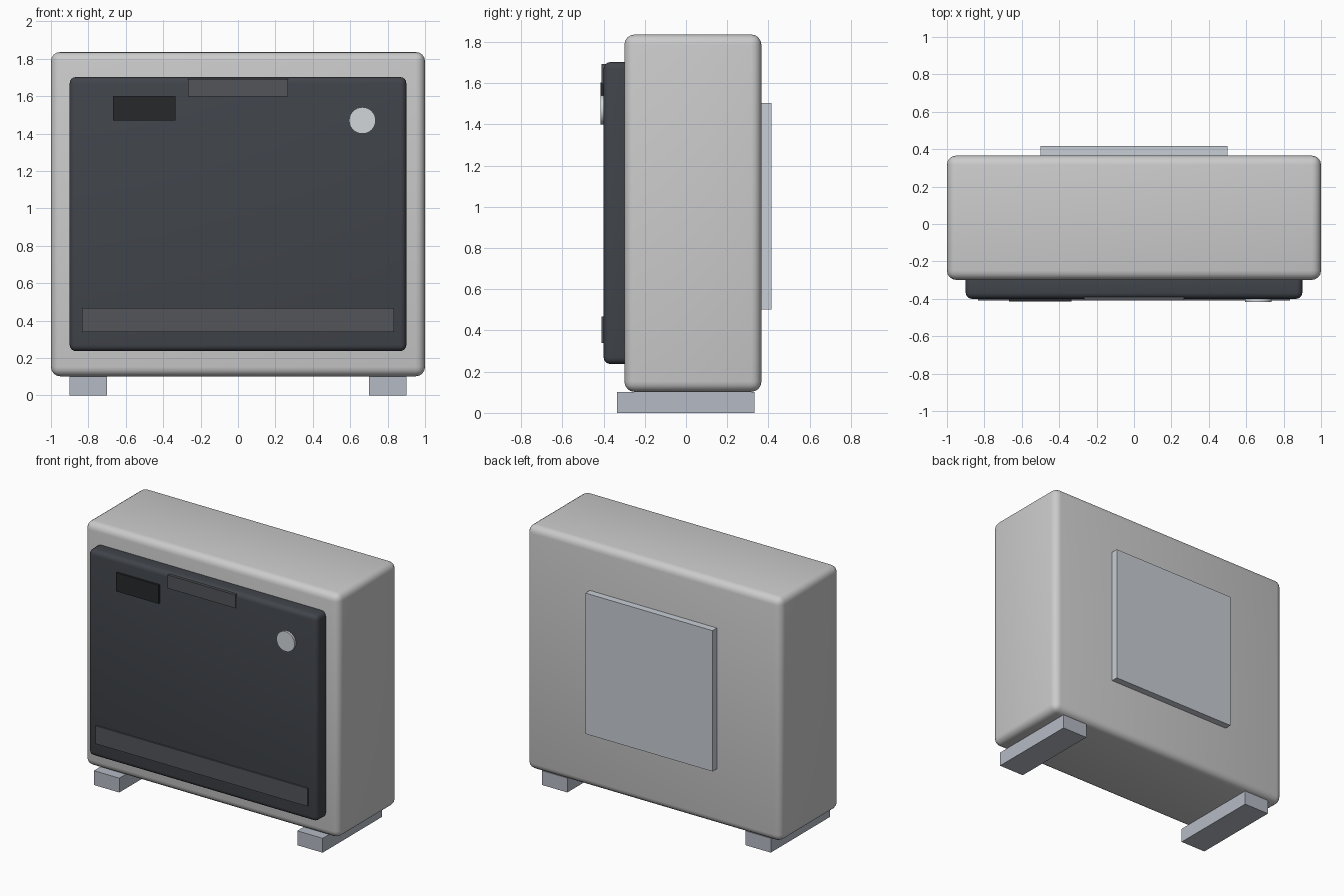
import bpy, math

if "Cube" in bpy.data.objects:
    bpy.data.objects.remove(bpy.data.objects["Cube"])


def material(name, r, g, b):
    m = bpy.data.materials.new(name)
    m.diffuse_color = (r, g, b, 1)
    m.use_nodes = True
    m.node_tree.nodes["Principled BSDF"].inputs["Base Color"].default_value = m.diffuse_color
    return m


dark = material("dark_panel", 0.052, 0.058, 0.069)
trim = material("dark_trim", 0.087, 0.09, 0.10)
black = material("black_glass", 0.02, 0.022, 0.024)
steel = material("steel", 0.46, 0.49, 0.55)
light_steel = material("light_steel", 0.58, 0.62, 0.67)
knob_metal = material("knob_metal", 0.64, 0.67, 0.70)


def box(name, x, y, z, mat=None, bevel=0):
    """Box from (min, max) ranges, optionally with rounded edges."""
    bpy.ops.mesh.primitive_cube_add(
        size=1, location=[(r[0] + r[1]) / 2 for r in (x, y, z)])
    o = bpy.context.object
    o.name = name
    o.scale = [r[1] - r[0] for r in (x, y, z)]
    bpy.ops.object.transform_apply(location=False, rotation=False, scale=True)
    if mat:
        o.data.materials.append(mat)
    if bevel:
        mod = o.modifiers.new("rounding", 'BEVEL')
        mod.width = bevel
        mod.segments = 4
        bpy.ops.object.modifier_apply(modifier=mod.name)
        bpy.ops.object.shade_smooth_by_angle(angle=math.radians(35))
    return o


# Rounded main cabinet
box("cabinet", (-1, 1), (-0.299, 0.366), (0.102, 1.836), bevel=0.05)

# Dark front door, set slightly into the cabinet
box("front_door", (-0.9, 0.9), (-0.4, -0.265), (0.237, 1.702), dark, 0.033)

# Trim on the door
box("door_handle", (-0.266, 0.266), (-0.41, -0.39), (1.597, 1.692), trim)
box("lower_strip", (-0.833, 0.833), (-0.41, -0.39), (0.34, 0.468), trim)
box("display", (-0.668, -0.335), (-0.415, -0.39), (1.47, 1.602), black)

# Round dial
bpy.ops.mesh.primitive_cylinder_add(
    vertices=32, radius=0.071, depth=0.026,
    location=(0.665, -0.403, 1.47), rotation=(math.pi / 2, 0, 0))
dial = bpy.context.object
dial.name = "dial"
dial.data.materials.append(knob_metal)
bpy.ops.object.shade_smooth_by_angle(angle=math.radians(35))

# Rear cover plate
box("rear_cover", (-0.5, 0.5), (0.364, 0.416), (0.502, 1.503), light_steel)

# Two skid feet
for side, name in ((-1, "left_foot"), (1, "right_foot")):
    box(name, (side * 0.8 - 0.1, side * 0.8 + 0.1),
        (-0.334, 0.333), (0, 0.102), steel)
